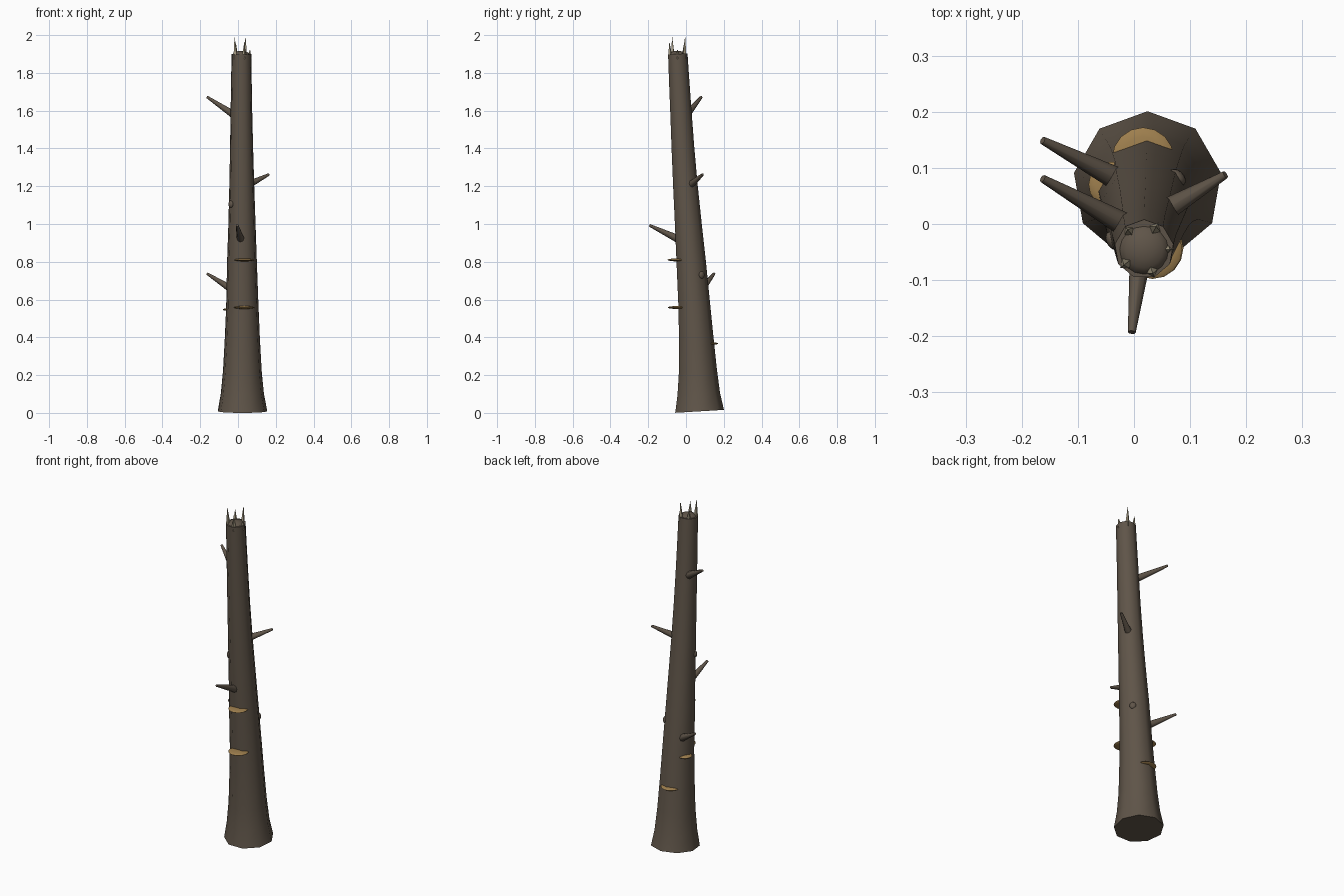
import bpy, bmesh, math
from mathutils import Vector, Matrix

cube = bpy.data.objects.get("Cube")
if cube:
    bpy.data.objects.remove(cube)


def material(name, rgb):
    m = bpy.data.materials.new(name)
    m.use_nodes = True
    m.diffuse_color = (*rgb, 1)
    m.node_tree.nodes["Principled BSDF"].inputs["Base Color"].default_value = (*rgb, 1)
    return m


BARK = material("bark brown", (0.115, 0.09, 0.066))
WOOD = material("splintered wood", (0.37, 0.32, 0.22))
FUNGUS = material("shelf fungus tan", (0.34, 0.21, 0.075))


def finish(name, bm, mats, angle=50):
    bmesh.ops.recalc_face_normals(bm, faces=bm.faces)
    mesh = bpy.data.meshes.new(name)
    bm.to_mesh(mesh)
    bm.free()
    for m in mats:
        mesh.materials.append(m)
    ob = bpy.data.objects.new(name, mesh)
    bpy.context.collection.objects.link(ob)
    bpy.ops.object.select_all(action='DESELECT')
    ob.select_set(True)
    bpy.context.view_layer.objects.active = ob
    bpy.ops.object.shade_smooth_by_angle(angle=math.radians(angle))
    return ob


def taper(name, start, end, r1, r2, sides, mats):
    """Cone between two points; its outer cap takes the last material."""
    a, b = Vector(start), Vector(end)
    d = b - a
    bm = bmesh.new()
    place = Matrix.Translation((a + b) / 2) @ d.to_track_quat('Z', 'Y').to_matrix().to_4x4()
    bmesh.ops.create_cone(bm, cap_ends=True, segments=sides, radius1=r1, radius2=r2,
                          depth=d.length, matrix=place)
    for f in bm.faces:
        if r2 > 0 and (f.calc_center_median() - b).length < 0.001:
            f.material_index = len(mats) - 1
    return finish(name, bm, mats)


def ellipsoid(name, centre, size, mat, turn=0):
    bm = bmesh.new()
    place = Matrix.Translation(centre) @ Matrix.Rotation(turn, 4, 'Z') @ Matrix.Diagonal((*size, 1))
    bmesh.ops.create_uvsphere(bm, u_segments=16, v_segments=8, radius=1, matrix=place)
    return finish(name, bm, [mat])


# Trunk: leaning nine-sided rings as (height, centre x, centre y, radius)
SIDES = 9
RINGS = [(0.008, 0.024, 0.068, 0.133), (0.1, 0.023, 0.064, 0.116), (0.22, 0.023, 0.060, 0.104),
         (0.4, 0.023, 0.051, 0.094), (0.56, 0.023, 0.042, 0.087), (0.8, 0.021, 0.025, 0.080),
         (1.0, 0.021, 0.010, 0.073), (1.2, 0.020, -0.005, 0.067), (1.4, 0.019, -0.018, 0.062),
         (1.6, 0.018, -0.029, 0.058), (1.78, 0.018, -0.039, 0.055), (1.9, 0.018, -0.045, 0.053)]
bm = bmesh.new()
loops = []
for z, cx, cy, r in RINGS:
    ring = []
    for i in range(SIDES):
        a = math.pi / 2 + i * math.tau / SIDES
        dy = r * math.sin(a)
        ring.append(bm.verts.new((cx + r * math.cos(a), cy + dy, z + 0.06 * dy)))
    loops.append(ring)
for low, high in zip(loops, loops[1:]):
    for i in range(SIDES):
        j = (i + 1) % SIDES
        bm.faces.new((low[i], low[j], high[j], high[i]))
bm.faces.new(loops[0])
bm.faces.new(loops[-1])
finish("trunk", bm, [BARK])

# Rounded broken top with a ring of splinters
ellipsoid("broken_top", (0.018, -0.045, 1.89), (0.047, 0.047, 0.027), BARK)
SPLINTERS = [(218, 1.995), (290, 1.965), (0, 1.925), (62, 1.995), (130, 1.96)]
for n, (deg, top) in enumerate(SPLINTERS):
    a = math.radians(deg)
    d = Vector((math.cos(a), math.sin(a), 0))
    base = Vector((0.018, -0.045, 1.875)) + d * 0.040
    tip = Vector((0.018, -0.045, top)) + d * 0.046
    taper(f"splinter_{n + 1}", base, tip, 0.014, 0, 4, [WOOD])

# Broken branch stubs
BRANCHES = [((-0.01, -0.005, 1.57), (-0.163, 0.081, 1.672)),
            ((-0.02, 0.075, 0.645), (-0.163, 0.149, 0.737)),
            ((0.04, 0.015, 1.2), (0.163, 0.088, 1.262)),
            ((0.015, -0.03, 0.915), (-0.004, -0.193, 0.993))]
for n, (start, end) in enumerate(BRANCHES):
    taper(f"branch_{n + 1}", start, end, 0.022, 0.007, 8, [BARK])

# Shelf fungi
FUNGI = [((0.033, -0.045, 0.81), 0.053), ((0.033, -0.043, 0.558), 0.055),
         ((-0.04, 0.07, 0.547), 0.041), ((0.016, 0.117, 0.367), 0.055)]
for n, (centre, r) in enumerate(FUNGI):
    ellipsoid(f"shelf_fungus_{n + 1}", centre, (r, r, 0.008), FUNGUS)

# Bark knots
for n, (x, y, z, deg) in enumerate([(0.077, 0.083, 0.73, 45), (-0.037, -0.03, 1.105, 210)]):
    ellipsoid(f"knot_{n + 1}", (x, y, z), (0.012, 0.018, 0.02), BARK, math.radians(deg))
